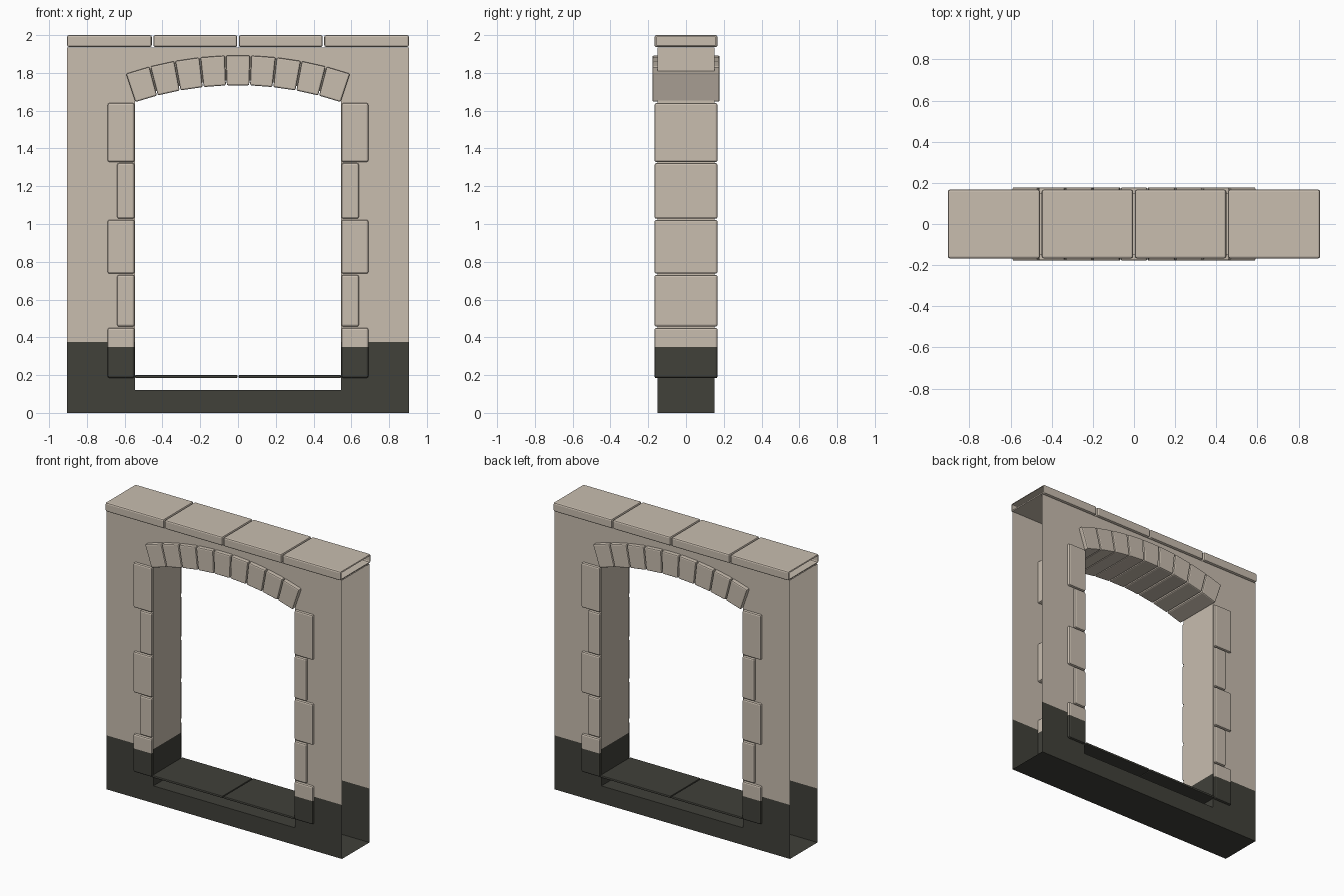
import bpy, bmesh, math
from mathutils import Vector

if "Cube" in bpy.data.objects:
    bpy.data.objects.remove(bpy.data.objects["Cube"])


def make_material(name, rgb):
    m = bpy.data.materials.new(name)
    m.diffuse_color = (*rgb, 1)
    m.use_nodes = True
    m.node_tree.nodes["Principled BSDF"].inputs["Base Color"].default_value = m.diffuse_color
    return m


STONE = make_material("beige limestone", (0.578, 0.508, 0.428))
DARK = make_material("dark damp stone", (0.052, 0.052, 0.042))


def finish(bm, name, split=None):
    """Cut at the damp line, colour the faces below it and link the object."""
    if split is not None:
        bmesh.ops.bisect_plane(bm, geom=bm.verts[:] + bm.edges[:] + bm.faces[:],
                               plane_co=(0, 0, split), plane_no=(0, 0, 1))
        for f in bm.faces:
            f.material_index = int(f.calc_center_median().z < split)
    me = bpy.data.meshes.new(name)
    bm.to_mesh(me)
    bm.free()
    me.materials.append(STONE)
    me.materials.append(DARK)
    ob = bpy.data.objects.new(name, me)
    bpy.context.collection.objects.link(ob)
    return ob


def prism(bm, outline, depth):
    """Extrude an x-z outline through the thickness of the wall."""
    front = [bm.verts.new((x, -depth, z)) for x, z in outline]
    back = [bm.verts.new((x, depth, z)) for x, z in outline]
    bm.faces.new(front)
    bm.faces.new(back[::-1])
    n = len(outline)
    for i in range(n):
        j = (i + 1) % n
        bm.faces.new((front[i], back[i], back[j], front[j]))


def rect(x0, x1, z0, z1):
    return [(x0, z0), (x1, z0), (x1, z1), (x0, z1)]


def block(name, outline, depth, bevel=0.01, split=None, open_end=None):
    bm = bmesh.new()
    prism(bm, outline, depth)
    bmesh.ops.recalc_face_normals(bm, faces=bm.faces[:])
    bmesh.ops.bevel(bm, geom=bm.edges[:], offset=bevel, segments=2,
                    profile=0.5, affect='EDGES')
    if open_end is not None:
        ends = [f for f in bm.faces
                if all(abs(v.co.x - open_end) < 1e-4 for v in f.verts)]
        bmesh.ops.delete(bm, geom=ends, context='FACES')
    return finish(bm, name, split)


HALF, OPEN, TOP, THICK = 0.905, 0.545, 1.935, 0.15
ARC_Z, R_IN, R_OUT = 0.04, 1.695, 1.853

# piers, open on their outer ends
for side, label in ((-1, "left"), (1, "right")):
    bm = bmesh.new()
    prism(bm, rect(*sorted((side * OPEN, side * HALF)), 0, TOP), THICK)
    bmesh.ops.recalc_face_normals(bm, faces=bm.faces[:])
    ends = [f for f in bm.faces
            if all(abs(v.co.x - side * HALF) < 1e-4 for v in f.verts)]
    bmesh.ops.delete(bm, geom=ends, context='FACES')
    finish(bm, label + "_wall_pier", 0.375)

# low wall under the opening
bm = bmesh.new()
prism(bm, rect(-OPEN, OPEN, 0, 0.12), THICK)
bmesh.ops.recalc_face_normals(bm, faces=bm.faces[:])
finish(bm, "wall_base", 0.375)

# wall over the arch, with a curved underside
bm = bmesh.new()
r = R_IN + 0.025
steps = 18
xs = [-OPEN + 2 * OPEN * i / steps for i in range(steps + 1)]
prism(bm, [(x, ARC_Z + math.sqrt(r * r - x * x)) for x in xs]
      + [(OPEN, TOP), (-OPEN, TOP)], THICK)
bmesh.ops.recalc_face_normals(bm, faces=bm.faces[:])
finish(bm, "wall_over_arch")

# nine wedge stones of the arch
count = 9
span = math.asin(OPEN / R_IN)
step = 2 * span / count
gap = 0.0015
for i in range(count):
    a0 = -span + i * step + gap
    a1 = a0 + step - 2 * gap
    wedge = [(rad * math.sin(a), ARC_Z + rad * math.cos(a))
             for rad, a in ((R_IN, a0), (R_IN, a1), (R_OUT, a1), (R_OUT, a0))]
    block(f"arch_stone_{i + 1}", wedge, 0.178, 0.008)

# long and short stones beside the opening
courses = [(0.185, 0.45, 0.69), (0.457, 0.73, 0.64), (0.737, 1.022, 0.69),
           (1.028, 1.322, 0.64), (1.328, 1.64, 0.69)]
for side, label in ((-1, "left"), (1, "right")):
    for i, (z0, z1, x1) in enumerate(courses):
        block(f"{label}_jamb_stone_{i + 1}",
              rect(*sorted((side * 0.548, side * x1)), z0, z1), 0.167, 0.01,
              0.35 if i == 0 else None)

# thin sill plates
for i, x0 in enumerate((-OPEN, 0.003)):
    block(f"sill_plate_{i + 1}", rect(x0, x0 + OPEN - 0.003, 0.184, 0.2),
          0.165, 0.005, 0.375)

# coping slabs, open at the two ends of the wall
for i in range(4):
    x0 = -HALF + i * HALF / 2 + (0.004 if i else 0)
    x1 = -HALF + (i + 1) * HALF / 2 - (0.004 if i < 3 else 0)
    block(f"coping_slab_{i + 1}", rect(x0, x1, 1.937, 2.0), 0.167, 0.01,
          open_end={0: -HALF, 3: HALF}.get(i))
